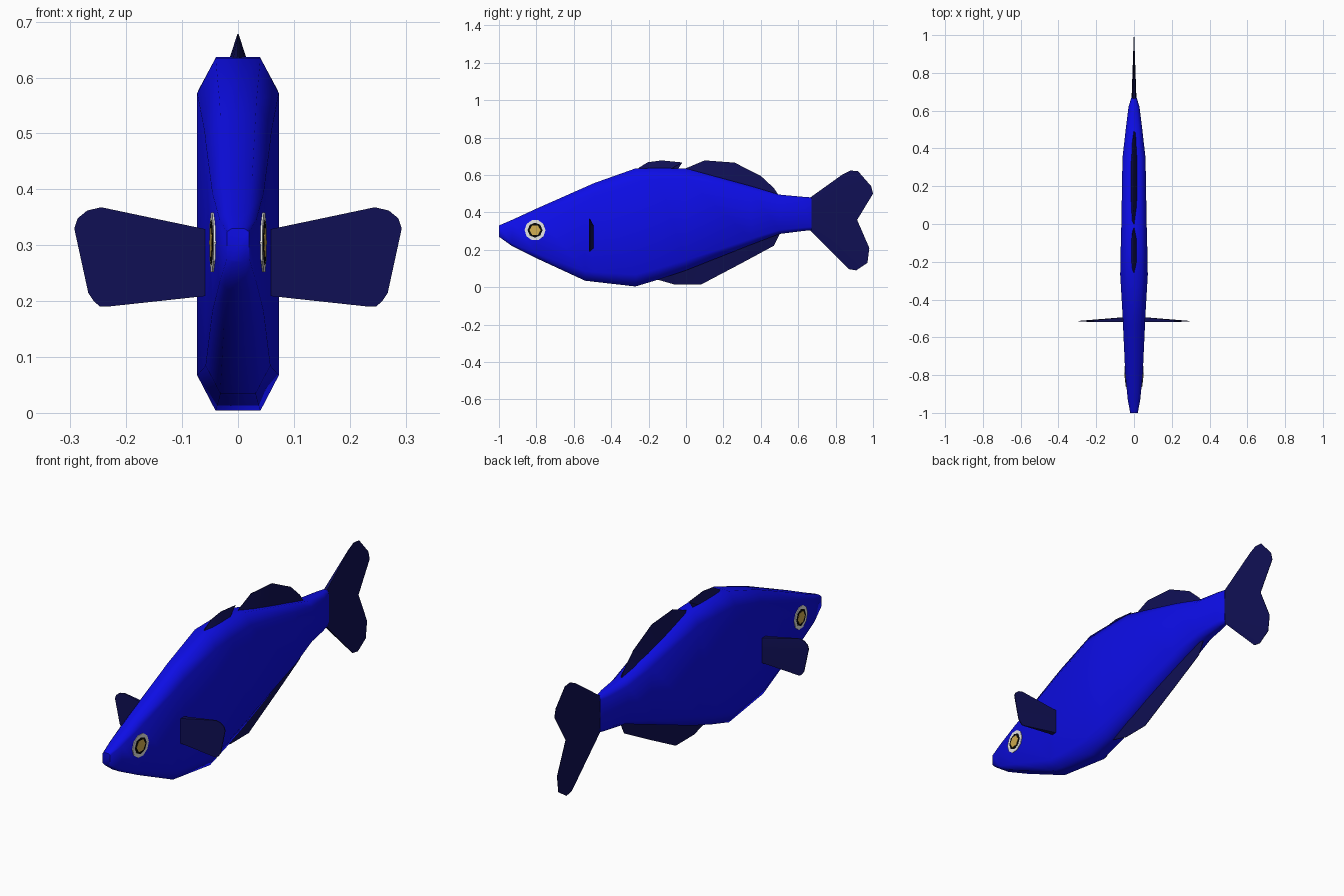
import bpy, bmesh, math
from mathutils import Matrix

if "Cube" in bpy.data.objects:
    bpy.data.objects.remove(bpy.data.objects["Cube"])


def material(name, rgb):
    m = bpy.data.materials.new(name)
    m.use_nodes = True
    m.diffuse_color = (*rgb, 1)
    m.node_tree.nodes["Principled BSDF"].inputs["Base Color"].default_value = (*rgb, 1)
    return m


blue = material("body blue", (0.004, 0.004, 0.8))
navy = material("fin navy", (0.005, 0.005, 0.09))
white = material("eye white", (0.8, 0.8, 0.8))
black = material("eye black", (0.002, 0.002, 0.002))
gold = material("eye gold", (0.64, 0.42, 0.08))


def finish(name, bm, mat, angle):
    bmesh.ops.remove_doubles(bm, verts=bm.verts, dist=0.00005)
    bmesh.ops.recalc_face_normals(bm, faces=bm.faces)
    mesh = bpy.data.meshes.new(name)
    bm.to_mesh(mesh)
    bm.free()
    mesh.materials.append(mat)
    obj = bpy.data.objects.new(name, mesh)
    bpy.context.collection.objects.link(obj)
    bpy.ops.object.select_all(action="DESELECT")
    obj.select_set(True)
    bpy.context.view_layer.objects.active = obj
    bpy.ops.object.shade_smooth_by_angle(angle=math.radians(angle))
    return obj


def loft(name, rings, mat, angle):
    """Skin a list of equal-length rings and cap both ends."""
    bm = bmesh.new()
    loops = [[bm.verts.new(p) for p in ring] for ring in rings]
    n = len(loops[0])
    for a, b in zip(loops, loops[1:]):
        for i in range(n):
            j = (i + 1) % n
            bm.faces.new((a[i], a[j], b[j], b[i]))
    bm.faces.new(loops[0])
    bm.faces.new(loops[-1])
    return finish(name, bm, mat, angle)


# Body: eight-sided sections as y, bottom, top, half width
sections = [
    (-1.0, 0.27, 0.33, 0.02), (-0.93, 0.22, 0.36, 0.033),
    (-0.8, 0.155, 0.42, 0.046), (-0.54, 0.035, 0.535, 0.058),
    (-0.49, 0.029, 0.557, 0.06), (-0.27, 0.004, 0.635, 0.073),
    (-0.15, 0.04, 0.637, 0.071), (0.0, 0.09, 0.635, 0.067),
    (0.35, 0.228, 0.54, 0.061), (0.5, 0.285, 0.495, 0.044),
    (0.62, 0.3, 0.484, 0.029), (0.67, 0.305, 0.48, 0.014),
]


def body_ring(y, low, high, w):
    c = 0.1 * (high - low)
    half = [(0.55 * w, high), (w, high - c), (w, low + c), (0.55 * w, low)]
    return [(x, y, z) for x, z in half] + [(-x, y, z) for x, z in reversed(half)]


loft("body", [body_ring(*s) for s in sections], blue, 65)


# Upright fins: each root point is thick, each edge point is thin
def upright_fin(name, root, edge, thick, thin=0.001):
    last = len(edge) - 1
    rings = []
    for i, (y, z) in enumerate(edge):
        t = i / last
        ry, rz = [a + (b - a) * t for a, b in zip(*root)]
        w = thick * (0.6 + 0.4 * math.sin(math.pi * t))
        rings.append([(-w, ry, rz), (-thin, y, z), (thin, y, z), (w, ry, rz)])
    loft(name, rings, navy, 35)


upright_fin("front_dorsal_fin", [(-0.26, 0.62), (-0.05, 0.62)],
            [(-0.255, 0.637), (-0.205, 0.668), (-0.13, 0.678), (-0.02, 0.667), (-0.07, 0.645)], 0.02)
upright_fin("rear_dorsal_fin", [(0.0, 0.62), (0.49, 0.485)],
            [(0.0, 0.636), (0.1, 0.678), (0.26, 0.666), (0.4, 0.595), (0.47, 0.53), (0.49, 0.5)], 0.02)
upright_fin("anal_fin", [(-0.15, 0.055), (0.49, 0.295)],
            [(-0.15, 0.04), (-0.06, 0.014), (0.08, 0.014), (0.3, 0.13), (0.47, 0.222), (0.5, 0.283)], 0.02)
upright_fin("tail_fin", [(0.665, 0.48), (0.665, 0.303)],
            [(0.84, 0.605), (0.88, 0.624), (0.92, 0.62), (0.99, 0.54), (1.0, 0.5), (0.915, 0.36),
             (0.98, 0.21), (0.97, 0.13), (0.91, 0.09), (0.87, 0.097)], 0.013)

# Side fins: flat front, tapering towards the tip
tip = [(0.245, 0.368), (0.27, 0.362), (0.287, 0.348), (0.293, 0.33),
       (0.268, 0.215), (0.258, 0.2), (0.247, 0.19), (0.235, 0.19)]
for side, s in (("left", 1), ("right", -1)):
    rings = []
    for i, (x, z) in enumerate(tip):
        rz = 0.327 - 0.117 * i / (len(tip) - 1)
        rings.append([(s * 0.05, -0.52, rz), (s * x, -0.517, z),
                      (s * x, -0.513, z), (s * 0.05, -0.493, rz)])
    loft(side + "_pectoral_fin", rings, navy, 35)

    # Eye: three stacked thin discs following the slope of the head
    for part, mat, radius, sides, out in (("eye_ring", white, 0.056, 10, 0.001),
                                          ("eye_rim", black, 0.04, 8, 0.002),
                                          ("iris", gold, 0.03, 6, 0.003)):
        bm = bmesh.new()
        bmesh.ops.create_cone(bm, cap_ends=True, segments=sides, radius1=radius,
                              radius2=radius, depth=0.004)
        bm.transform(Matrix.Translation((s * (0.0445 + out), -0.807, 0.305))
                     @ Matrix.Rotation(-s * 0.07, 4, "Z")
                     @ Matrix.Rotation(math.pi / 2, 4, "Y"))
        finish(side + "_" + part, bm, mat, 30)
